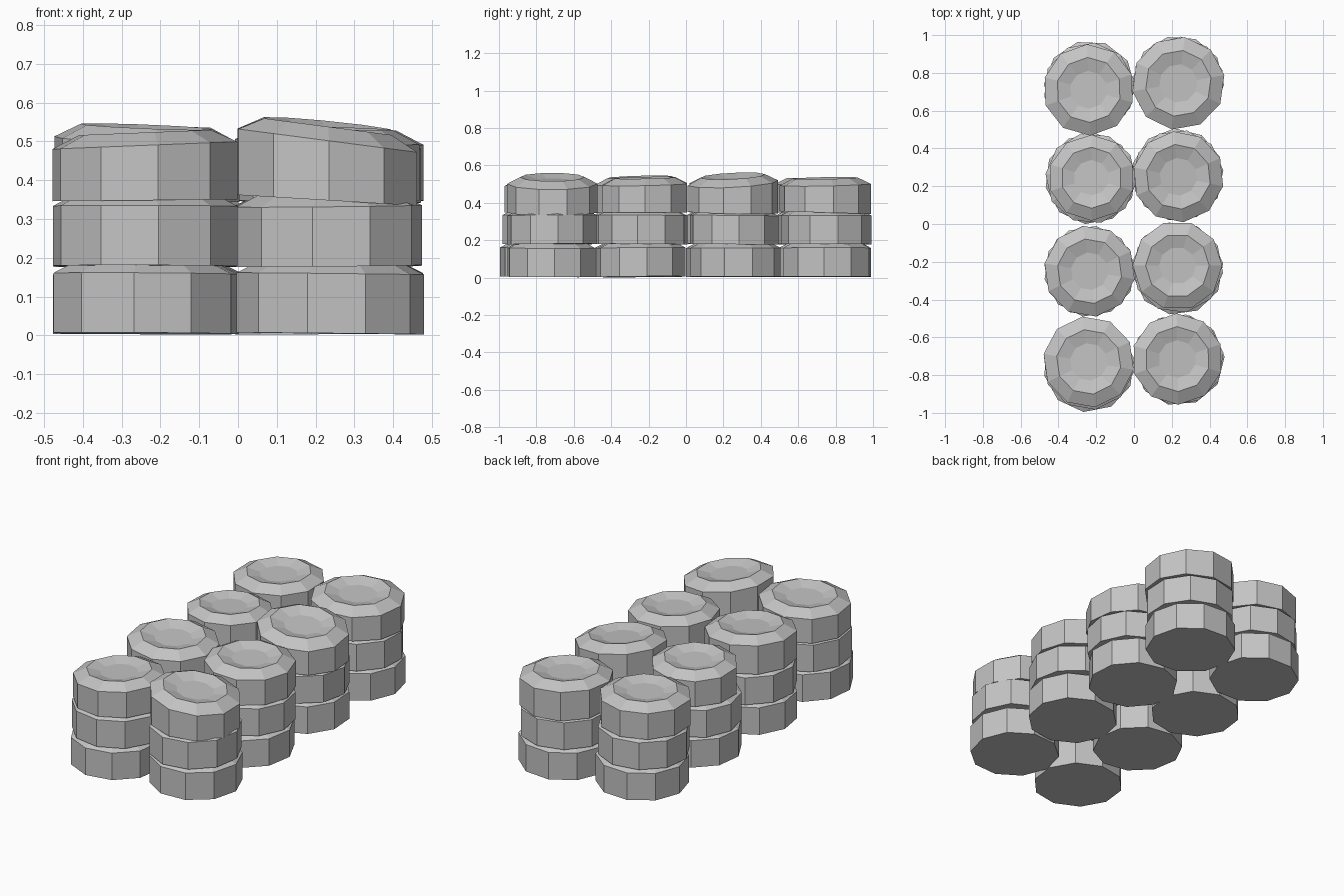
import bpy
import math
import random
from mathutils import Vector

default_cube = bpy.data.objects.get("Cube")
if default_cube:
    bpy.data.objects.remove(default_cube, do_unlink=True)

random.seed(4)
SIDES = 10
LAYER_HEIGHTS = (0.005, 0.179, 0.348)
LAYER_NAMES = ("lower", "middle", "upper")

# One plain stone grey for everything
grey = bpy.data.materials.new("stone_grey")
grey.use_nodes = True
grey.diffuse_color = (0.55, 0.55, 0.55, 1)
grey.node_tree.nodes["Principled BSDF"].inputs["Base Color"].default_value = grey.diffuse_color

# Profile of a disc: radius and height for wall foot, wall top, raised rim, dished floor
PROFILE = ((0.242, 0), (0.242, 0.154), (0.172, 0.19), (0.1, 0.17))


def place_disc(name, centre, turn, foot_slope, top_slope, width=1, thickness=1):
    """Lathe a dished low-poly disc whose foot and top lean by their own slopes."""
    verts, faces = [], []
    for ring, (radius, height) in enumerate(PROFILE):
        slope = Vector(top_slope if ring else foot_slope)
        for step in range(SIDES):
            angle = math.radians(turn) + math.tau * step / SIDES
            spot = Vector((math.cos(angle), math.sin(angle))) * radius * width
            verts.append((spot.x, spot.y, height * thickness + slope.dot(spot)))
    for ring in range(len(PROFILE) - 1):
        for step in range(SIDES):
            here = ring * SIDES + step
            after = ring * SIDES + (step + 1) % SIDES
            faces.append((here, after, after + SIDES, here + SIDES))
    faces.append(tuple(reversed(range(SIDES))))
    floor_start = SIDES * (len(PROFILE) - 1)
    faces.append(tuple(range(floor_start, floor_start + SIDES)))
    mesh = bpy.data.meshes.new(name)
    mesh.from_pydata(verts, [], faces)
    mesh.materials.append(grey)
    disc = bpy.data.objects.new(name, mesh)
    disc.location = centre
    bpy.context.collection.objects.link(disc)


# Each stack: lower centre, upper centre, turn per layer (None is arbitrary),
# then the upper disc's foot slope, top slope, width and thickness
STACKS = {
    "front_right": ((-0.238, -0.755), (-0.24, -0.73), (11, 26, 26),
                    (0.01, 0), (0.04, 0), 1, 0.92),
    "front_left": ((0.238, -0.72), (0.23, -0.715), (4, 8, 19),
                   (-0.06, 0), (-0.13, 0), 1, 1),
    "midfront_right": ((-0.235, -0.25), (-0.235, -0.25), (None, None, 26),
                       (-0.02, 0), (-0.04, 0.03), 1, 1),
    "midfront_left": ((0.232, -0.24), (0.23, -0.22), (None, None, 0),
                      (0, 0), (-0.03, 0.02), 0.98, 0.98),
    "midback_right": ((-0.23, 0.24), (-0.225, 0.245), (None, None, 18),
                      (0, 0), (0.01, -0.03), 0.94, 0.97),
    "midback_left": ((0.23, 0.265), (0.235, 0.25), (None, None, 24),
                     (-0.03, -0.02), (-0.1, 0.05), 1, 1.03),
    "back_right": ((-0.235, 0.73), (-0.24, 0.71), (None, None, 20),
                   (0, 0), (0.01, 0), 1, 0.97),
    "back_left": ((0.235, 0.755), (0.235, 0.745), (None, None, 10),
                  (0, -0.03), (-0.03, 0.02), 1.02, 0.97),
}

# Pile three discs in every stack
for place, (lower, upper, turns, foot_slope, top_slope, width, thickness) in STACKS.items():
    for layer, height in enumerate(LAYER_HEIGHTS):
        spot = Vector(lower).lerp(Vector(upper), layer / 2)
        name = f"{place}_{LAYER_NAMES[layer]}_disc"
        turn = turns[layer]
        if turn is None:
            turn = random.uniform(0, 360 / SIDES)
        if layer == 2:
            place_disc(name, (spot.x, spot.y, height), turn,
                       foot_slope, top_slope, width, thickness)
        else:
            lean = [random.uniform(-0.012, 0.012) for axis in "xy"]
            place_disc(name, (spot.x, spot.y, height), turn, lean, lean)
